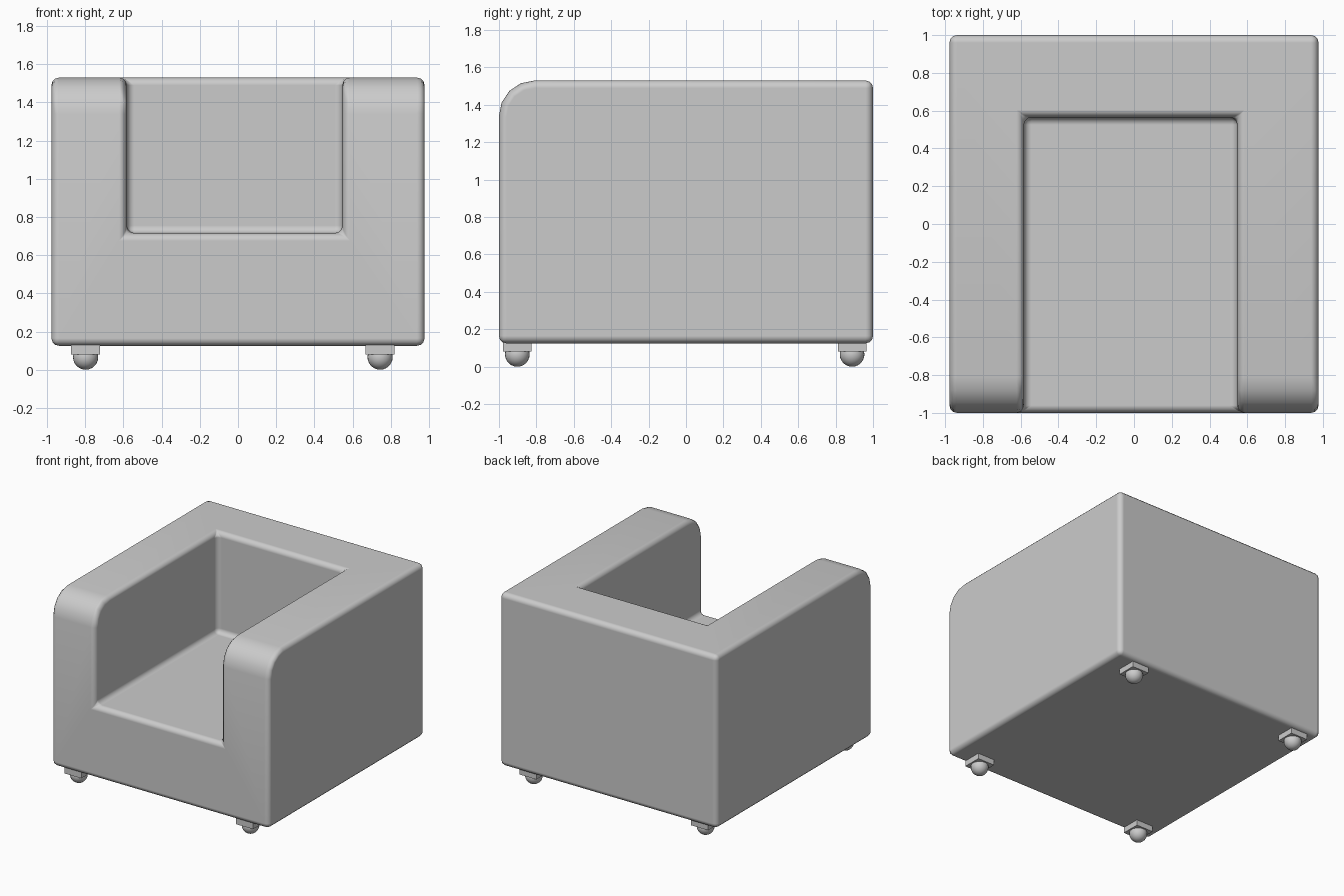
import bpy, bmesh, math

if "Cube" in bpy.data.objects:
    bpy.data.objects.remove(bpy.data.objects["Cube"])

W = 0.977            # half width
BOTTOM, TOP = 0.125, 1.53


def smooth(obj):
    for p in obj.data.polygons:
        p.use_smooth = True


def box(name, x0, x1, y0, y1, z0, z1):
    bpy.ops.mesh.primitive_cube_add(size=1)
    obj = bpy.context.object
    obj.name = name
    for v in obj.data.vertices:
        v.co = (x1 if v.co.x > 0 else x0,
                y1 if v.co.y > 0 else y0,
                z1 if v.co.z > 0 else z0)
    return obj


# Body: side profile with rounded upper front, extruded across the width
R = 0.19
profile = [(1, TOP), (1, BOTTOM), (-1, BOTTOM)]
for i in range(5):
    a = math.pi - i * math.pi / 8
    profile.append((-1 + R + R * math.cos(a), TOP - R + R * math.sin(a)))
bm = bmesh.new()
face = bm.faces.new([bm.verts.new((-W, y, z)) for y, z in profile])
ext = bmesh.ops.extrude_face_region(bm, geom=[face])
bmesh.ops.translate(bm, vec=(2 * W, 0, 0),
                    verts=[g for g in ext["geom"] if isinstance(g, bmesh.types.BMVert)])
bmesh.ops.recalc_face_normals(bm, faces=bm.faces)
mesh = bpy.data.meshes.new("armchair_body")
bm.to_mesh(mesh)
bm.free()
body = bpy.data.objects.new("armchair_body", mesh)
bpy.context.collection.objects.link(body)
smooth(body)

# Seat recess, open to the front and top
cutter = box("seat_cutter", -0.583, 0.547, -1.5, 0.565, 0.715, 2.0)
smooth(cutter)
cut = body.modifiers.new("seat_recess", 'BOOLEAN')
cut.operation = 'DIFFERENCE'
cut.solver = 'EXACT'
cut.object = cutter
bpy.context.view_layer.objects.active = body
bpy.ops.object.modifier_apply(modifier=cut.name)
bpy.data.objects.remove(cutter)

# Soft rounded edges
bev = body.modifiers.new("soft_edges", 'BEVEL')
bev.width = 0.04
bev.segments = 3
bev.limit_method = 'ANGLE'
bev.angle_limit = math.radians(40)
bev.harden_normals = True

# Feet: square mounting block with a ball underneath
for side, x in (("left", -0.798), ("right", 0.744)):
    for end, y in (("front", -0.902), ("back", 0.888)):
        box(f"{end}_{side}_foot_block", x - 0.076, x + 0.076,
            y - 0.076, y + 0.076, 0.08, 0.14)
        bpy.ops.mesh.primitive_uv_sphere_add(segments=24, ring_count=12,
                                             radius=0.066, location=(x, y, 0.066))
        ball = bpy.context.object
        ball.name = f"{end}_{side}_foot_ball"
        smooth(ball)
